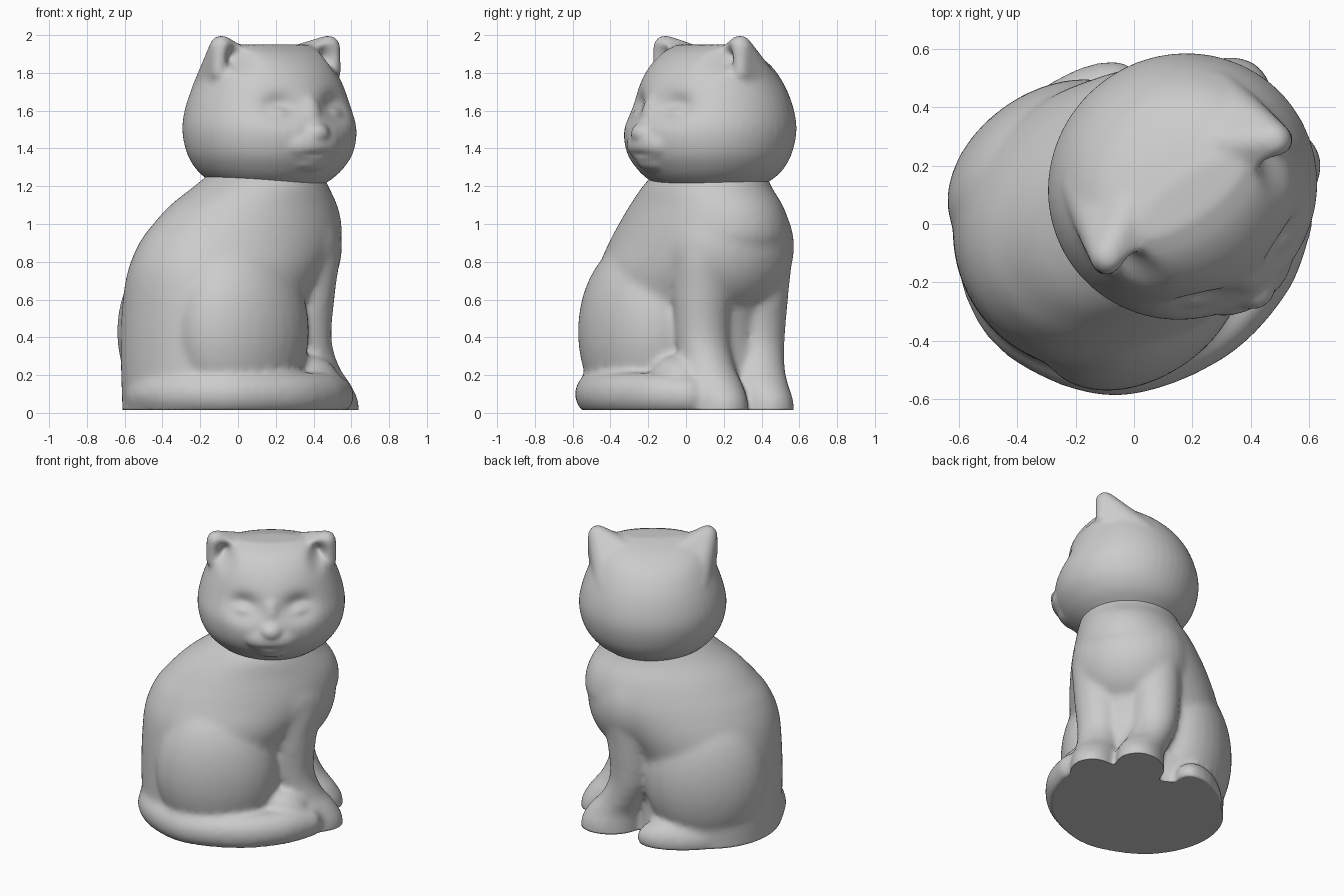
import bpy, bmesh, math
from mathutils import Vector, Matrix

if "Cube" in bpy.data.objects:
    bpy.data.objects.remove(bpy.data.objects["Cube"], do_unlink=True)

clay = bpy.data.materials.new("pale_grey_clay")
clay.use_nodes = True
clay.diffuse_color = (0.6, 0.6, 0.6, 1)
clay.node_tree.nodes["Principled BSDF"].inputs["Base Color"].default_value = (0.6, 0.6, 0.6, 1)

TURN = Matrix.Rotation(math.radians(35), 4, "Z")   # body faces local +x, head faces local -y


def spline(points, steps=6):
    """Smooth curve through points of any dimension."""
    pts = [Vector(p) for p in points]
    out = []
    for i in range(len(pts) - 1):
        p0, p1, p2, p3 = pts[max(i - 1, 0)], pts[i], pts[i + 1], pts[min(i + 2, len(pts) - 1)]
        for k in range(steps):
            t = k / steps
            out.append(0.5 * (2 * p1 + (p2 - p0) * t + (2 * p0 - 5 * p1 + 4 * p2 - p3) * t ** 2
                              + (3 * p1 - p0 - 3 * p2 + p3) * t ** 3))
    return out + [pts[-1]]


def ball(bm, loc, radii):
    m = Matrix.Translation(loc) @ Matrix.Diagonal((*radii, 1))
    return bmesh.ops.create_uvsphere(bm, u_segments=32, v_segments=20, radius=1, matrix=m)["verts"]


def hull(bm, balls):
    """Skin stretched over several (location, radius) balls."""
    verts = []
    for loc, r in balls:
        verts += ball(bm, loc, (r, r, r))
    bmesh.ops.convex_hull(bm, input=verts)


def loft(bm, sections, n=48):
    """Smooth stack of horizontal ellipses: (z, centre x, centre y, radius x, radius y)."""
    rings = []
    for z, cx, cy, rx, ry in spline(sections):
        rings.append([bm.verts.new((cx + rx * math.cos(k * math.tau / n),
                                    cy + ry * math.sin(k * math.tau / n), z)) for k in range(n)])
    for a, b in zip(rings, rings[1:]):
        for k in range(n):
            bm.faces.new((a[k], a[(k + 1) % n], b[(k + 1) % n], b[k]))
    bm.faces.new(rings[0][::-1])
    bm.faces.new(rings[-1])


def fuse(bm, name, voxel, smoothing, dents=()):
    """Merge overlapping volumes into one skin, press in details, turn to final heading."""
    me = bpy.data.meshes.new(name)
    bm.to_mesh(me)
    bm.free()
    ob = bpy.data.objects.new(name, me)
    bpy.context.collection.objects.link(ob)
    rm = ob.modifiers.new("merge", "REMESH")
    rm.mode = "VOXEL"
    rm.voxel_size = voxel
    sm = ob.modifiers.new("soften", "SMOOTH")
    sm.factor = 0.5
    sm.iterations = smoothing
    deps = bpy.context.evaluated_depsgraph_get()
    final = bpy.data.meshes.new_from_object(ob.evaluated_get(deps))
    ob.modifiers.clear()
    ob.data = final
    for v in final.vertices:
        push = 0.0
        for c, r, depth in dents:
            d2 = sum(((v.co[i] - c[i]) / r[i]) ** 2 for i in range(3))
            push += depth * math.exp(-d2)
        v.co.y += push
        v.co.z = max(v.co.z, 0.015)                         # flat underside
    final.transform(TURN)
    final.materials.clear()
    final.materials.append(clay)
    for p in final.polygons:
        p.use_smooth = True
        p.material_index = 0


# Body: torso, haunches, legs, paws and tail
bm = bmesh.new()
loft(bm, [(-0.04, -0.14, 0.05, 0.46, 0.48), (0.3, -0.15, 0.06, 0.46, 0.47),
          (0.55, -0.12, 0.06, 0.485, 0.475), (0.75, -0.035, 0.055, 0.55, 0.465),
          (0.9, 0.05, 0.055, 0.575, 0.43), (1.0, 0.095, 0.05, 0.54, 0.40),
          (1.1, 0.13, 0.04, 0.475, 0.365), (1.2, 0.165, 0.02, 0.37, 0.325),
          (1.28, 0.20, 0.02, 0.29, 0.29)])
ball(bm, (0.28, 0.055, 0.88), (0.34, 0.38, 0.37))           # chest
loft(bm, [(-0.04, 0.30, 0.03, 0.2, 0.2), (0.35, 0.24, 0.04, 0.2, 0.22),
          (0.6, 0.25, 0.05, 0.22, 0.26), (0.9, 0.26, 0.05, 0.29, 0.34)])      # web between forelegs
for side, leg_y, paw_y in ((-1, -0.13, -0.13), (1, 0.225, 0.165)):
    ball(bm, (-0.13, 0.045 + side * 0.265, 0.43), (0.39, 0.275, 0.48))        # haunch
    loft(bm, [(-0.04, 0.47, paw_y, 0.19, 0.15), (0.06, 0.47, paw_y, 0.19, 0.15),
              (0.15, 0.44, paw_y, 0.17, 0.145), (0.25, 0.385, (paw_y + leg_y) / 2, 0.145, 0.14),
              (0.4, 0.34, leg_y, 0.14, 0.145), (0.65, 0.345, leg_y, 0.155, 0.165),
              (0.85, 0.36, leg_y - side * 0.03, 0.18, 0.20),
              (1.0, 0.34, leg_y - side * 0.06, 0.18, 0.19)])                  # foreleg and paw
ball(bm, (0.02, 0.42, 0.05), (0.29, 0.14, 0.14))            # left hind foot
ball(bm, (0.28, -0.28, 0.12), (0.18, 0.12, 0.18))           # right hind foot
tail = [(-0.40, 0.30, 0.08, 0.11), (-0.52, 0.1, 0.09, 0.10), (-0.51, -0.12, 0.1, 0.1),
        (-0.33, -0.36, 0.1, 0.105), (-0.02, -0.45, 0.1, 0.105), (0.25, -0.40, 0.1, 0.105),
        (0.43, -0.29, 0.09, 0.095)]
for x, y, z, r in spline(tail, 8):                          # tail as a smooth chain of beads
    ball(bm, (x, y, z), (r, r, r * 1.08))
fuse(bm, "cat_body", 0.018, 12)

# Head: rounded skull with a ridge between the ears, muzzle, nose and ears
HX = 0.21
bm = bmesh.new()
loft(bm, [(1.17, HX, 0.01, 0.22, 0.22), (1.23, HX, 0.01, 0.32, 0.32),
          (1.29, HX, 0.01, 0.39, 0.385), (1.38, HX, 0.005, 0.445, 0.435),
          (1.5, HX, 0.01, 0.466, 0.452), (1.62, HX, 0.022, 0.446, 0.42),
          (1.74, HX, 0.02, 0.405, 0.37), (1.84, HX, 0.01, 0.365, 0.295),
          (1.91, HX, -0.01, 0.31, 0.19), (1.95, HX, -0.035, 0.22, 0.07)])
ball(bm, (HX, -0.35, 1.42), (0.19, 0.125, 0.105))           # muzzle
ball(bm, (HX, -0.39, 1.48), (0.085, 0.10, 0.065))           # nose
ball(bm, (HX, -0.33, 1.54), (0.095, 0.10, 0.16))            # nose bridge
ball(bm, (HX, -0.34, 1.34), (0.13, 0.09, 0.065))            # chin
for side in (-1, 1):
    hull(bm, [((HX + side * 0.345, -0.04, 1.935), 0.064),   # ear tip
              ((HX + side * 0.365, -0.05, 1.80), 0.045),    # outer front root
              ((HX + side * 0.23, -0.07, 1.89), 0.045),     # inner front root
              ((HX + side * 0.24, 0.17, 1.68), 0.13),       # outer back root
              ((HX + side * 0.10, 0.10, 1.80), 0.11)])      # inner back root

# Pressed-in face details: (centre, radii, depth along y)
dents = [((HX, -0.45, 1.37), (0.10, 0.2, 0.018), 0.012)]    # mouth
for side in (-1, 1):
    dents += [((HX + side * 0.175, -0.40, 1.62), (0.10, 0.2, 0.075), 0.055),   # eye socket
              ((HX + side * 0.18, -0.38, 1.595), (0.055, 0.2, 0.03), -0.028),  # closed eye
              ((HX + side * 0.29, -0.14, 1.87), (0.05, 0.08, 0.07), 0.08)]     # ear hollow
fuse(bm, "cat_head", 0.014, 9, dents)
